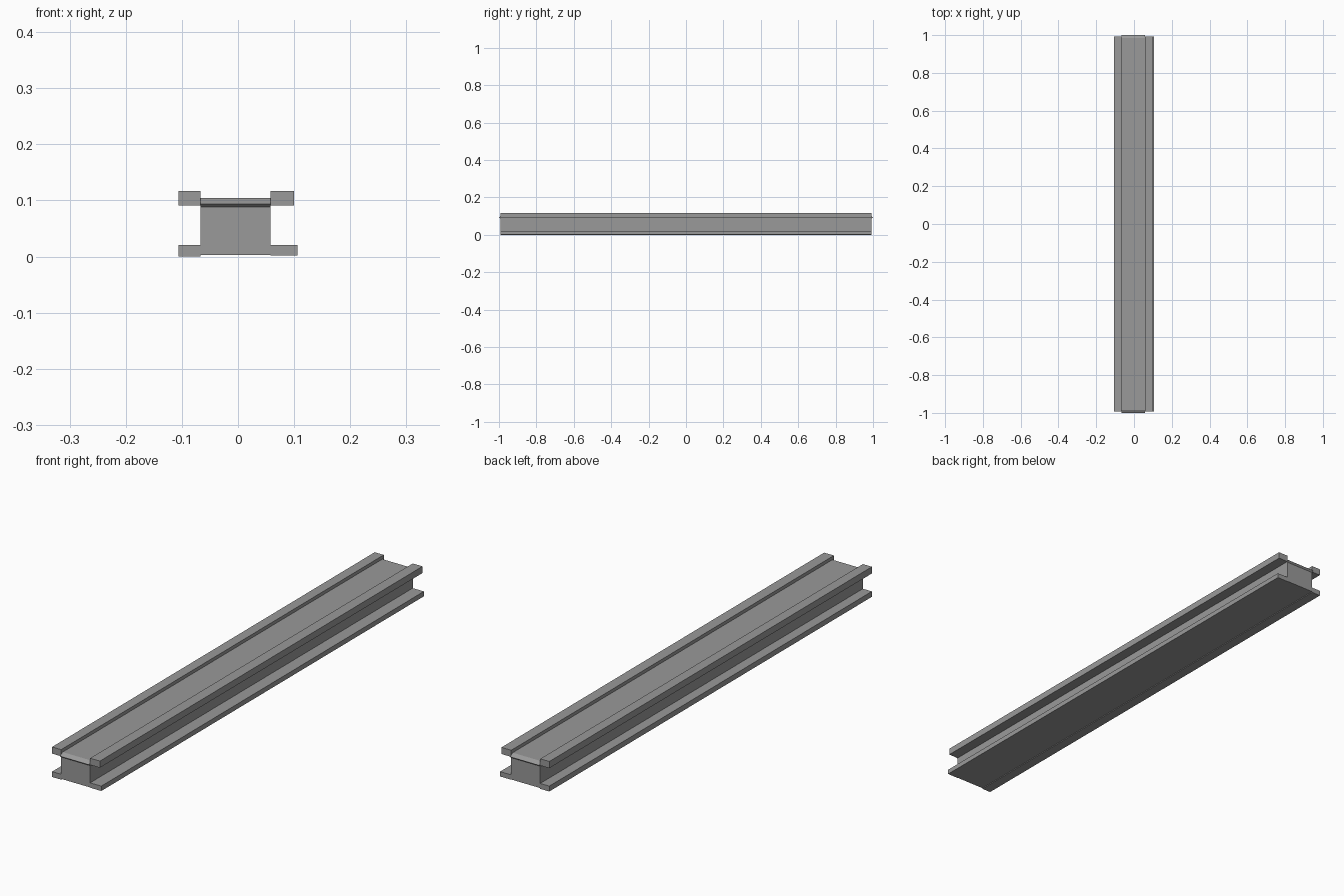
import bpy
import bmesh

cube = bpy.data.objects.get("Cube")
if cube:
    bpy.data.objects.remove(cube, do_unlink=True)

steel = bpy.data.materials.new("steel_grey")
steel.use_nodes = True
GREY = (0.32, 0.32, 0.32, 1)
steel.diffuse_color = GREY
steel.node_tree.nodes["Principled BSDF"].inputs["Base Color"].default_value = GREY

WEB_LEFT, WEB_RIGHT = -0.067, 0.058
END = 0.993


def prism(name, x0, x1, profile):
    """Extrude a y-z profile along x."""
    bm = bmesh.new()
    face = bm.faces.new([bm.verts.new((x0, y, z)) for y, z in profile])
    grown = bmesh.ops.extrude_face_region(bm, geom=[face])["geom"]
    verts = [v for v in grown if isinstance(v, bmesh.types.BMVert)]
    bmesh.ops.translate(bm, verts=verts, vec=(x1 - x0, 0, 0))
    bmesh.ops.recalc_face_normals(bm, faces=bm.faces)
    mesh = bpy.data.meshes.new(name)
    bm.to_mesh(mesh)
    bm.free()
    mesh.materials.append(steel)
    obj = bpy.data.objects.new(name, mesh)
    bpy.context.collection.objects.link(obj)
    return obj


def bar(name, x0, x1, z0, z1):
    """Full-length square-ended bar."""
    return prism(name, x0, x1, [(-END, z0), (END, z0), (END, z1), (-END, z1)])


# Central web and the flanges along its foot
bar("web", WEB_LEFT, WEB_RIGHT, 0.003, 0.09)
bar("right_foot_flange", -0.106, WEB_LEFT, 0, 0.021)
bar("left_foot_flange", WEB_RIGHT, 0.106, 0.002, 0.021)

# Raised rails along the top edges
bar("right_top_rail", -0.106, WEB_LEFT, 0.091, 0.117)
bar("left_top_rail", WEB_RIGHT, 0.1, 0.091, 0.117)

# Deck plate with pointed, bevelled ends
half = [(0.984, 0.104), (1, 0.094), (END, 0.088)]
prism("deck_plate", WEB_LEFT, WEB_RIGHT,
      half + [(-y, z) for y, z in reversed(half)])
